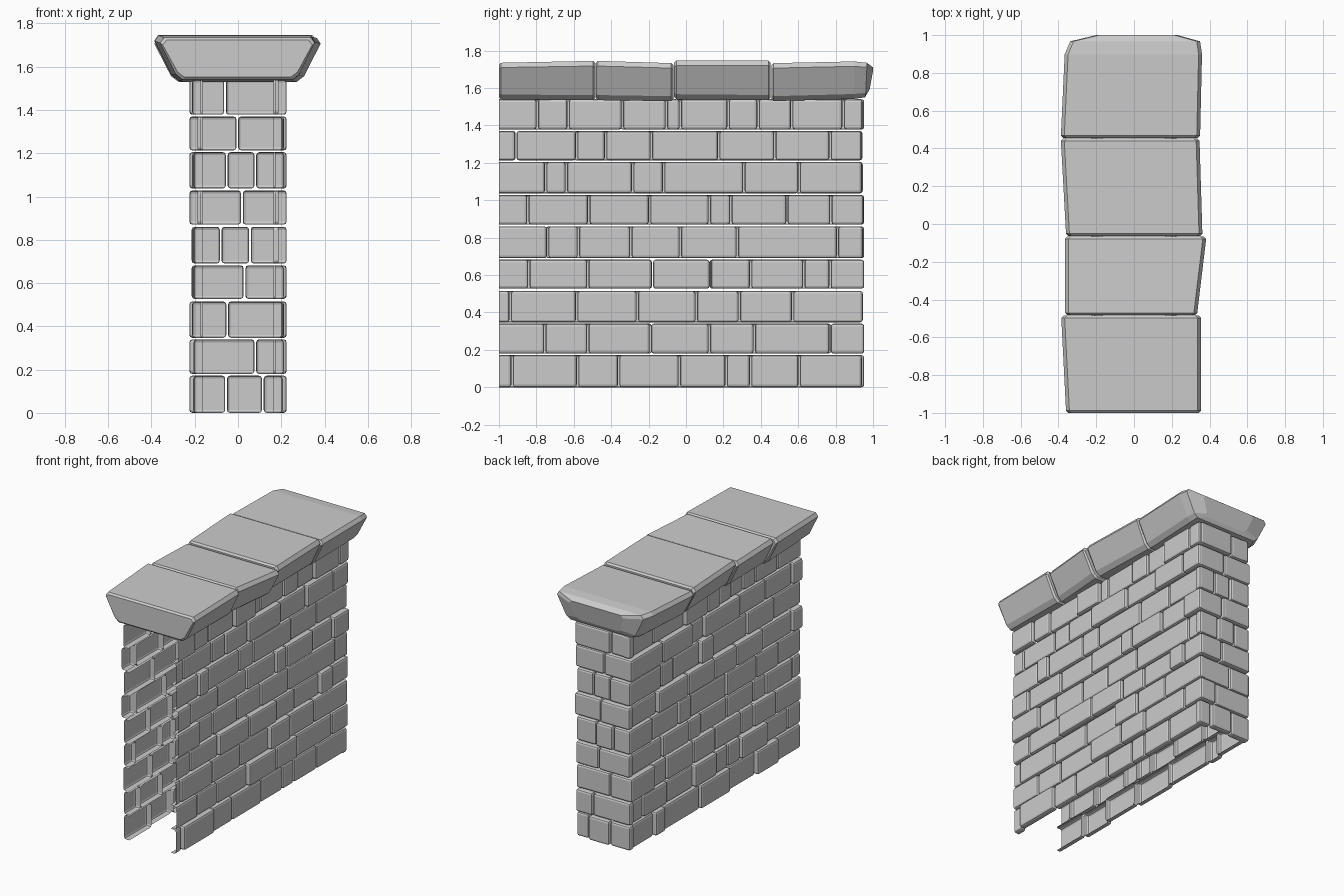
import bpy, bmesh, random
from mathutils import Vector

if "Cube" in bpy.data.objects:
    bpy.data.objects.remove(bpy.data.objects["Cube"])

random.seed(4)
ROWS = [(0, .172), (.18, .34), (.347, .515), (.527, .682), (.69, .86),
        (.87, 1.028), (1.037, 1.205), (1.213, 1.37), (1.378, 1.54)]
# joints between bricks along the right side (y) and the end (x), bottom row first
RIGHT = [[-.93, -.58, -.36, -.035, .215, .345, .605],
         [-.755, -.525, -.19, .125, .365, .77],
         [-.94, -.585, -.26, .055, .285, .57],
         [-.84, -.525, -.18, .13, .345, .63, .77],
         [-.74, -.575, -.295, -.03, .275, .81],
         [-.845, -.52, -.195, .125, .24, .54, .775],
         [-.75, -.64, -.285, -.12, .31, .605],
         [-.91, -.585, -.43, -.185, .175, .475, .77],
         [-.795, -.63, -.34, -.105, -.03, .225, .385, .565, .84]]
END = [[-.055, .115], [.08], [-.05], [.03], [-.08, .055], [.018],
       [-.052, .08], [-.003], [-.06]]
DEPTH = .04


def shell_brick(bm, lo, hi, inward):
    """Rounded brick with its hidden inner face left open."""
    b = bmesh.new()
    bmesh.ops.create_cube(b, size=1)
    lo, hi = Vector(lo), Vector(hi)
    for v in b.verts:
        v.co = Vector((v.co[i] + .5) * (hi[i] - lo[i]) + lo[i] for i in range(3))
    inner = [f for f in b.faces if f.normal.dot(inward) > .9]
    bmesh.ops.delete(b, geom=inner, context='FACES')
    edges = [e for e in b.edges if len(e.link_faces) == 2]
    bmesh.ops.bevel(b, geom=edges, offset=.014, segments=2, profile=.5, affect='EDGES')
    tmp = bpy.data.meshes.new("tmp")
    b.to_mesh(tmp)
    b.free()
    bm.from_mesh(tmp)
    bpy.data.meshes.remove(tmp)


def finish(bm, name):
    me = bpy.data.meshes.new(name)
    bm.to_mesh(me)
    bm.free()
    ob = bpy.data.objects.new(name, me)
    bpy.context.collection.objects.link(ob)
    return ob


def random_joints(row):
    y = -1 + (.12 if row % 2 else .26) + random.uniform(-.04, .04)
    out = []
    while y < .68:
        out.append(y)
        y += random.choice([.14, .25, .3, .34, .4])
    return out + [.78 if row % 2 else .66] if out[-1] < .56 else out


def side_wall(name, side, joints):
    bm = bmesh.new()
    for (z0, z1), js in zip(ROWS, joints):
        cuts = [-1.06] + js + [.945 + random.uniform(-.008, .008)]
        for a, b in zip(cuts, cuts[1:]):
            out = random.choice([.205, .212, .225])
            xs = sorted((side * out, side * (out - DEPTH)))
            shell_brick(bm, (xs[0], a + .004, z0), (xs[1], b - .004, z1),
                        Vector((-side, 0, 0)))
    # the run of wall is cut straight at the front
    bmesh.ops.bisect_plane(bm, geom=bm.verts[:] + bm.edges[:] + bm.faces[:],
                           plane_co=(0, -1, 0), plane_no=(0, -1, 0), clear_outer=True)
    return finish(bm, name)


# brick walls
side_wall("right_wall_bricks", 1, RIGHT)
side_wall("left_wall_bricks", -1, [random_joints(i) for i in range(9)])

bm = bmesh.new()
for (z0, z1), js in zip(ROWS, END):
    cuts = [-.218] + js + [.216]
    for a, b in zip(cuts, cuts[1:]):
        y = random.choice([.94, .945, .953])
        shell_brick(bm, (a + .004, y - DEPTH, z0), (b - .004, y, z1), Vector((0, -1, 0)))
finish(bm, "end_wall_bricks")


# coping stones: rings of (y, left, right, top, bottom, lean of lower edge)
def coping(name, rings):
    bm = bmesh.new()
    loops = []
    for y, l, r, t, b, lean in rings:
        h = t - b
        pts = [(l + .018, t, 0), (l, t - .13 * h, 0), (l * .8, b + .13 * h, .6),
               (l * .71, b, 1), (r * .71, b, 1), (r * .8, b + .13 * h, .6),
               (r, t - .13 * h, 0), (r - .018, t, 0)]
        loops.append([bm.verts.new((x, y - lean * k, z)) for x, z, k in pts])
    for p, q in zip(loops, loops[1:]):
        for i in range(8):
            j = (i + 1) % 8
            bm.faces.new((p[i], p[j], q[j], q[i]))
    bm.faces.new(loops[0])
    bm.faces.new(loops[-1][::-1])
    bmesh.ops.recalc_face_normals(bm, faces=bm.faces)
    return finish(bm, name)


def stone(y0, y1, left, right, top, bottom):
    """Plain stone with small chamfers at both ends."""
    (l0, l1), (r0, r1), (t0, t1), (b0, b1), c = left, right, top, bottom, .012
    return [(y0, l0 + c, r0 - c, t0 - c, b0 + c, 0), (y0 + c, l0, r0, t0, b0, 0),
            (y1 - c, l1, r1, t1, b1, 0), (y1, l1 + c, r1 - c, t1 - c, b1 + c, 0)]


coping("coping_stone_1", stone(-1, -.485, (-.36, -.385), (.355, .355), (1.735, 1.745), (1.54, 1.535)))
coping("coping_stone_2", stone(-.482, -.067, (-.365, -.365), (.335, .382), (1.745, 1.733), (1.535, 1.53)))
coping("coping_stone_3", stone(-.063, .452, (-.36, -.387), (.362, .347), (1.747, 1.747), (1.54, 1.535)))
last = stone(.456, .91, (-.387, -.367), (.35, .36), (1.733, 1.742), (1.53, 1.542))[:3]
coping("coping_end_stone", last + [(.967, -.338, .35, 1.735, 1.55, .01),
                                   (1.0, -.2, .23, 1.71, 1.575, .03)])
